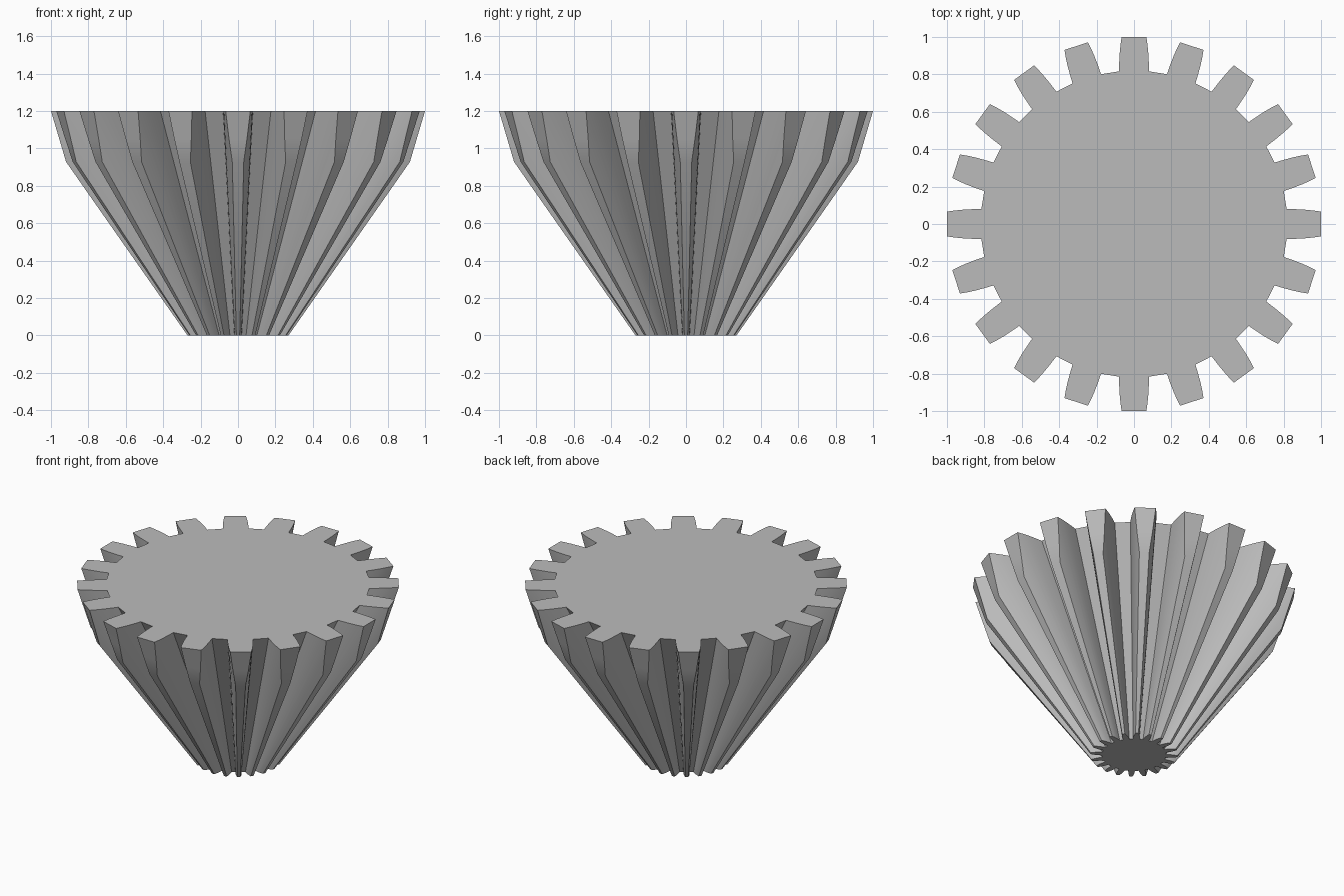
import bpy
import bmesh
from math import sin, cos, radians, pi

cube = bpy.data.objects.get("Cube")
if cube:
    bpy.data.objects.remove(cube, do_unlink=True)

TEETH = 20
HEIGHT = 1.2
APEX = 0.386              # depth of the cone apex below the base
BACK_R, BACK_Z, BACK_SLOPE = 0.92, 0.93, 0.296   # back cone that trims the teeth

# Half tooth at the top plane: radius and half width, root to tip
FLANK = [(0.82, 0.080), (0.87, 0.079), (0.92, 0.076), (0.96, 0.072),
         (1.0, 0.066), (1.055, 0.053), (1.11, 0.037)]
RIM = 4                   # flank index where the top face ends


def trim_height(r):
    """Height where a ruling from the apex meets the top or the back cone."""
    k = r / (HEIGHT + APEX)
    z = (BACK_R - BACK_SLOPE * BACK_Z - k * APEX) / (k - BACK_SLOPE)
    return min(HEIGHT, z) if r > 1.0 else HEIGHT


bm = bmesh.new()


def point(r, w, turn, z):
    s = (z + APEX) / (HEIGHT + APEX)
    x, y = s * (r * r - w * w) ** 0.5 if r < 0.9 else s * r, s * w
    return bm.verts.new((x * cos(turn) - y * sin(turn),
                         x * sin(turn) + y * cos(turn), z))


# Outline of every tooth, at the base and at its trimmed upper end
lower, upper, rim = [], [], []
for i in range(TEETH):
    turn = 2 * pi * i / TEETH
    half = [(r, -w) for r, w in FLANK] + [(r, w) for r, w in reversed(FLANK)]
    lower += [point(r, w, turn, 0) for r, w in half]
    top = [point(r, w, turn, trim_height(r)) for r, w in half]
    upper += top
    n = len(top)
    rim += top[:RIM + 1] + top[n - RIM - 1:]
    # Sloping back face of the tooth
    for j in range(RIM, len(FLANK) - 1):
        bm.faces.new((top[j], top[j + 1], top[n - 2 - j], top[n - 1 - j]))

# Flanks, tips and root floors, then the two end faces
count = len(lower)
for i in range(count):
    j = (i + 1) % count
    bm.faces.new((lower[i], lower[j], upper[j], upper[i]))
bm.faces.new(rim)
bm.faces.new(lower[::-1])
bmesh.ops.recalc_face_normals(bm, faces=bm.faces)

mesh = bpy.data.meshes.new("bevel_gear")
bm.to_mesh(mesh)
bm.free()
gear = bpy.data.objects.new("bevel_gear", mesh)
bpy.context.collection.objects.link(gear)

# Plain grey metal
grey = bpy.data.materials.new("grey")
grey.use_nodes = True
colour = (0.5, 0.5, 0.5, 1)
grey.diffuse_color = colour
grey.node_tree.nodes["Principled BSDF"].inputs["Base Color"].default_value = colour
mesh.materials.append(grey)

# Smooth flanks with sharp tooth edges
bpy.ops.object.select_all(action='DESELECT')
gear.select_set(True)
bpy.context.view_layer.objects.active = gear
bpy.ops.object.shade_smooth_by_angle(angle=radians(25))
